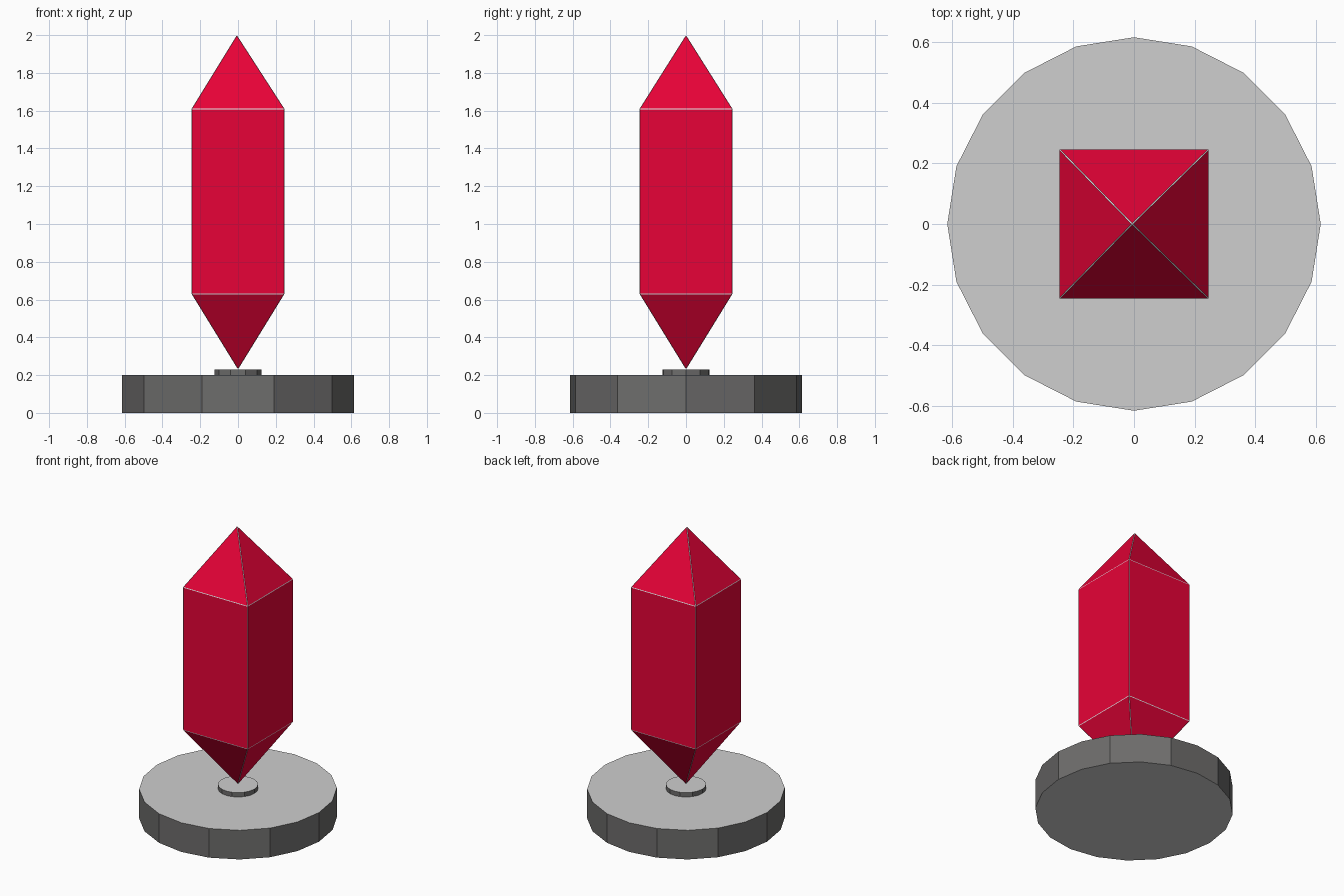
import bpy, bmesh, math

if "Cube" in bpy.data.objects:
    bpy.data.objects.remove(bpy.data.objects["Cube"])


def material(name, rgb):
    m = bpy.data.materials.new(name)
    m.diffuse_color = (*rgb, 1)
    m.use_nodes = True
    m.node_tree.nodes["Principled BSDF"].inputs["Base Color"].default_value = m.diffuse_color
    return m


crimson = material("crimson", (0.80, 0.0006, 0.038))
dark_grey = material("dark grey", (0.155, 0.153, 0.150))
light_grey = material("light grey", (0.62, 0.62, 0.62))
edge_white = material("edge white", (0.80, 0.80, 0.80))


def finish(name, bm, mats):
    mesh = bpy.data.meshes.new(name)
    for m in mats:
        mesh.materials.append(m)
    bm.to_mesh(mesh)
    bm.free()
    obj = bpy.data.objects.new(name, mesh)
    bpy.context.collection.objects.link(obj)
    return obj


# Disc with twenty rim points and ten folded side facets: dark rim, light caps
def disc(name, radius, z0, z1):
    bm = bmesh.new()

    def ring(z):
        return [bm.verts.new((radius * math.cos(math.tau * i / 20),
                              radius * math.sin(math.tau * i / 20), z)) for i in range(20)]

    low, high = ring(z0), ring(z1)
    for cap in (low[::-1], high):
        bm.faces.new(cap).material_index = 1
    for i in range(0, 20, 2):
        a, b, c = i, i + 1, (i + 2) % 20
        bm.faces.new((low[a], low[b], low[c], high[c], high[b], high[a]))
    return finish(name, bm, [dark_grey, light_grey])


disc("base", 0.615, 0.0, 0.2)
disc("crystal_seat", 0.125, 0.2, 0.23)

# Square crystal with a point at each end
bm = bmesh.new()
h = 0.246
corners = [(-h, -h), (h, -h), (h, h), (-h, h)]
low = [bm.verts.new((x, y, 0.63)) for x, y in corners]
high = [bm.verts.new((x, y, 1.61)) for x, y in corners]
bottom_tip = bm.verts.new((0, 0, 0.23))
top_tip = bm.verts.new((-0.006, 0, 2.0))
for i in range(4):
    j = (i + 1) % 4
    bm.faces.new((low[i], low[j], high[j], high[i]))
    bm.faces.new((high[i], high[j], top_tip))
    bm.faces.new((low[j], low[i], bottom_tip))
bmesh.ops.recalc_face_normals(bm, faces=bm.faces)

# Hairline pale bevel along every crystal edge
bmesh.ops.bevel(bm, geom=bm.edges[:], offset=0.0025, segments=1, profile=0.5,
                affect='EDGES', material=1)
finish("crystal", bm, [crimson, edge_white])
